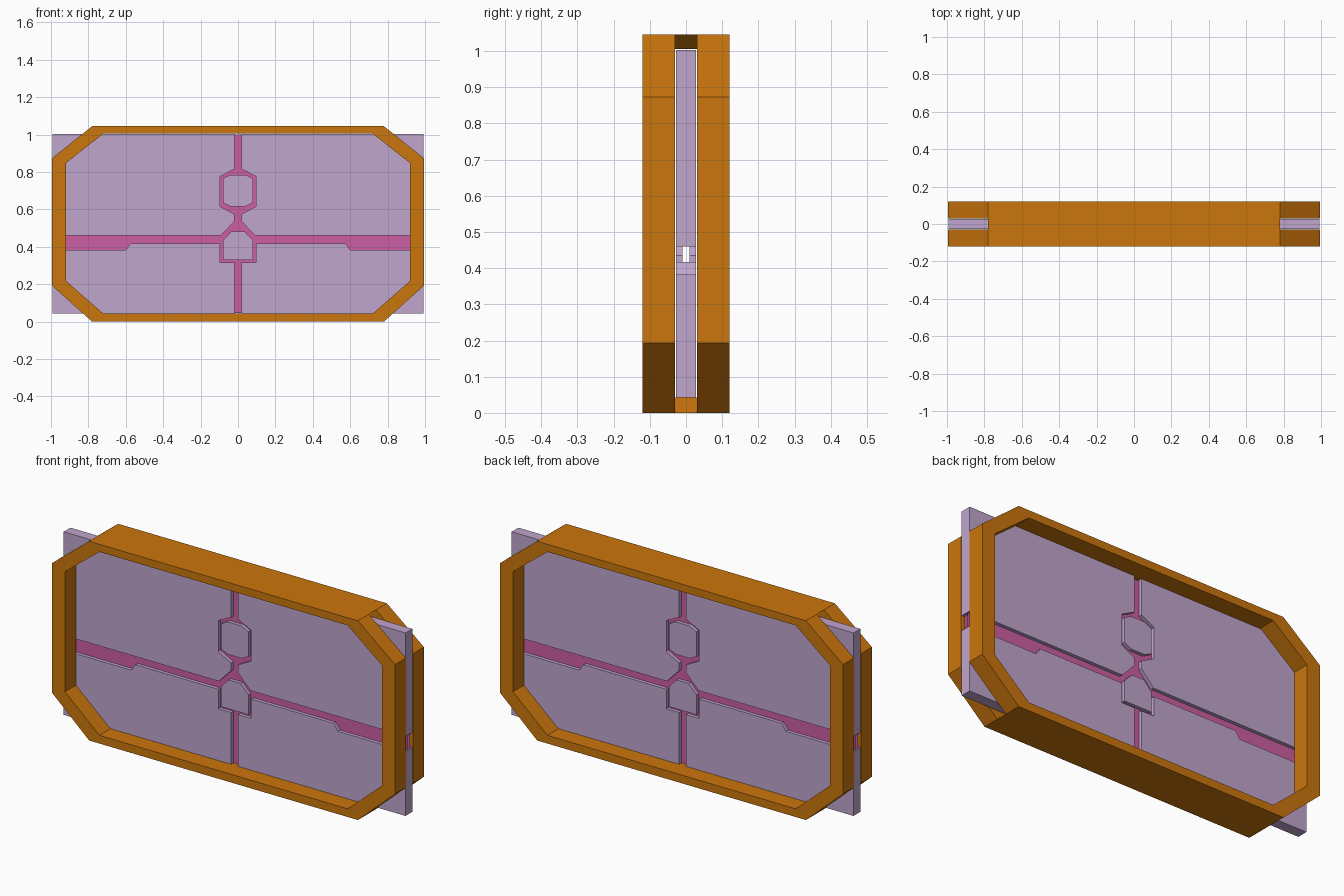
import bpy
import bmesh

cube = bpy.data.objects.get("Cube")
if cube:
    bpy.data.objects.remove(cube, do_unlink=True)


def make_material(name, rgb):
    mat = bpy.data.materials.new(name)
    mat.use_nodes = True
    mat.diffuse_color = (*rgb, 1)
    mat.node_tree.nodes["Principled BSDF"].inputs["Base Color"].default_value = (*rgb, 1)
    return mat


orange = make_material("frame orange", (0.60, 0.18, 0.004))
lilac = make_material("panel lilac", (0.53, 0.38, 0.61))
pink = make_material("groove pink", (0.60, 0.114, 0.36))


def finish(bm, name, mat):
    mesh = bpy.data.meshes.new(name)
    bm.to_mesh(mesh)
    bm.free()
    mesh.materials.append(mat)
    obj = bpy.data.objects.new(name, mesh)
    bpy.context.collection.objects.link(obj)
    return obj


def prism(name, outline, y0, y1, mat):
    """Extrude an (x, z) outline from y0 to y1."""
    bm = bmesh.new()
    face = bm.faces.new([bm.verts.new((x, y0, z)) for x, z in outline])
    new = bmesh.ops.extrude_face_region(bm, geom=[face])["geom"]
    bmesh.ops.translate(bm, vec=(0, y1 - y0, 0),
                        verts=[v for v in new if isinstance(v, bmesh.types.BMVert)])
    bmesh.ops.recalc_face_normals(bm, faces=bm.faces)
    return finish(bm, name, mat)


def flip(outline):
    return [(-x, z) for x, z in outline]


def symmetric(half):
    """Close a right-hand half outline with its mirror image."""
    return half + flip(half)[::-1]


SIDES = (("left", 1), ("right", -1))
LAYERS = (("front", -1), ("back", 1))
DEPTH, SLOT, PANEL, FLOOR = 0.12, 0.03, 0.028, 0.01

# Octagonal frame: full-depth top and bottom bars, slotted sides and corners
outer = [(0.78, 1.045), (0.995, 0.873), (0.995, 0.193), (0.78, 0.0)]
inner = [(0.72, 1.005), (0.92, 0.848), (0.92, 0.218), (0.72, 0.043)]
for name, i in (("top_bar", 0), ("bottom_bar", 3)):
    prism("frame_" + name, symmetric([outer[i], inner[i]]), -DEPTH, DEPTH, orange)
bracket = outer + inner[::-1]
for side, sx in SIDES:
    for layer, sy in LAYERS:
        prism(f"frame_{side}_{layer}", bracket if sx > 0 else flip(bracket),
              sy * SLOT, sy * DEPTH, orange)

# Four panels leaving the channel between them
upper = [(0.02, 1.003), (0.02, 0.815), (0.095, 0.777), (0.095, 0.615),
         (0.02, 0.575), (0.02, 0.535), (0.092, 0.46), (0.992, 0.46), (0.992, 1.003)]
lower = [(0.02, 0.043), (0.02, 0.315), (0.095, 0.315), (0.095, 0.417),
         (0.575, 0.417), (0.6, 0.382), (0.992, 0.382), (0.992, 0.043)]
for row, outline in (("upper", upper), ("lower", lower)):
    for side, sx in SIDES:
        prism(f"{row}_{side}_panel", outline if sx > 0 else flip(outline),
              -PANEL, PANEL, lilac)

# Raised islands in the channel, on both faces
upper_island = symmetric([(0.04, 0.785), (0.08, 0.765), (0.08, 0.635), (0.04, 0.615)])
lower_island = symmetric([(0.035, 0.482), (0.08, 0.435), (0.08, 0.33)])
for layer, sy in LAYERS:
    for row, outline in (("upper", upper_island), ("lower", lower_island)):
        prism(f"{row}_island_{layer}", outline, sy * FLOOR, sy * PANEL, lilac)

# Channel floors: a cross-shaped sheet on each face, open at the ends
cross = symmetric([(0.1, 1.0), (0.1, 0.47), (0.991, 0.47),
                   (0.991, 0.375), (0.1, 0.375), (0.1, 0.045)])
for layer, sy in LAYERS:
    bm = bmesh.new()
    floor = bm.faces.new([bm.verts.new((x, sy * FLOOR, z)) for x, z in cross])
    floor.normal_update()
    if floor.normal.y * sy < 0:
        floor.normal_flip()
    finish(bm, f"channel_floor_{layer}", pink)
